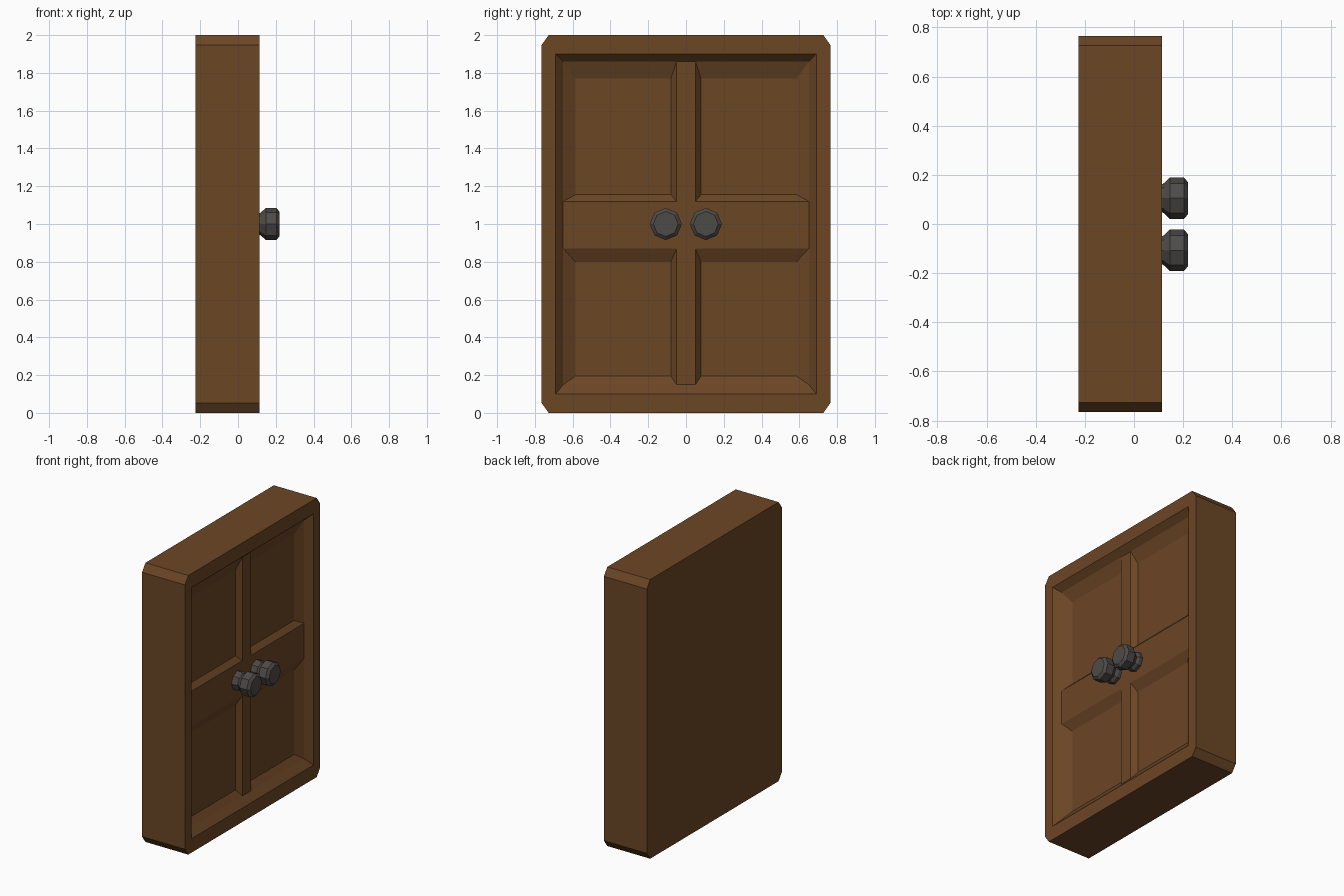
import bpy, bmesh, math

if "Cube" in bpy.data.objects:
    bpy.data.objects.remove(bpy.data.objects["Cube"])


def material(name, rgb):
    m = bpy.data.materials.new(name)
    m.diffuse_color = (*rgb, 1)
    m.use_nodes = True
    m.node_tree.nodes["Principled BSDF"].inputs["Base Color"].default_value = m.diffuse_color
    return m


wood = material("brown_wood", (0.148, 0.061, 0.0185))
metal = material("dark_metal", (0.076, 0.070, 0.064))


def finish(bm, name, mat):
    bmesh.ops.remove_doubles(bm, verts=bm.verts, dist=1e-4)
    bmesh.ops.recalc_face_normals(bm, faces=bm.faces)
    me = bpy.data.meshes.new(name)
    bm.to_mesh(me)
    bm.free()
    me.materials.append(mat)
    ob = bpy.data.objects.new(name, me)
    bpy.context.collection.objects.link(ob)
    return ob


def face(bm, pts):
    return bm.faces.new([bm.verts.new(p) for p in pts])


def rect(x, y0, y1, z0, z1):
    return [(x, y0, z0), (x, y1, z0), (x, y1, z1), (x, y0, z1)]


def ring(bm, a, b):
    n = len(a)
    for i in range(n):
        j = (i + 1) % n
        face(bm, [a[i], a[j], b[j], b[i]])


BACK, FRONT, BAR, PANEL = -0.225, 0.115, 0.07, 0.035

# Door slab with clipped corners
bm = bmesh.new()
W, H, cy, cz = 0.765, 2.0, 0.038, 0.053
outline = [(-W + cy, 0), (W - cy, 0), (W, cz), (W, H - cz),
           (W - cy, H), (-W + cy, H), (-W, H - cz), (-W, cz)]
back = [(BACK, y, z) for y, z in outline]
front = [(FRONT, y, z) for y, z in outline]
face(bm, back)
ring(bm, back, front)

# Front frame around the recess, then the sloped lip
lip = rect(FRONT, -0.69, 0.69, 0.10, 1.90)
for i in range(4):
    j = (i + 1) % 4
    face(bm, [front[2 * i], front[2 * i + 1], lip[j], lip[i]])
    face(bm, [front[2 * i + 1], front[(2 * i + 2) % 8], lip[j]])
ring(bm, lip, rect(BAR, -0.65, 0.65, 0.15, 1.86))

# Cross bars and four sunken panels with bevelled edges
ys = [-0.65, -0.05, 0.05, 0.65]
zs = [0.15, 0.87, 1.12, 1.86]
py = {0: (-0.585, -0.08), 2: (0.08, 0.585)}
pz = {0: (0.195, 0.80), 2: (1.155, 1.77)}
for i in range(3):
    for j in range(3):
        cell = rect(BAR, ys[i], ys[i + 1], zs[j], zs[j + 1])
        if i == 1 or j == 1:
            face(bm, cell)
        else:
            inner = rect(PANEL, *py[i], *pz[j])
            ring(bm, cell, inner)
            face(bm, inner)
finish(bm, "door", wood)

# Octagonal knobs with a base plate and neck
profile = [(0.06, 0.068), (0.095, 0.068), (0.112, 0.056), (0.12, 0.06),
           (0.147, 0.085), (0.203, 0.085), (0.219, 0.066)]
for side, y in (("left", -0.107), ("right", 0.105)):
    bm = bmesh.new()
    loops = [[(x, y + r * math.cos(k * math.pi / 4), 1.0 + r * math.sin(k * math.pi / 4))
              for k in range(8)] for x, r in profile]
    for a, b in zip(loops, loops[1:]):
        ring(bm, a, b)
    face(bm, loops[0])
    face(bm, loops[-1])
    finish(bm, side + "_knob", metal)
